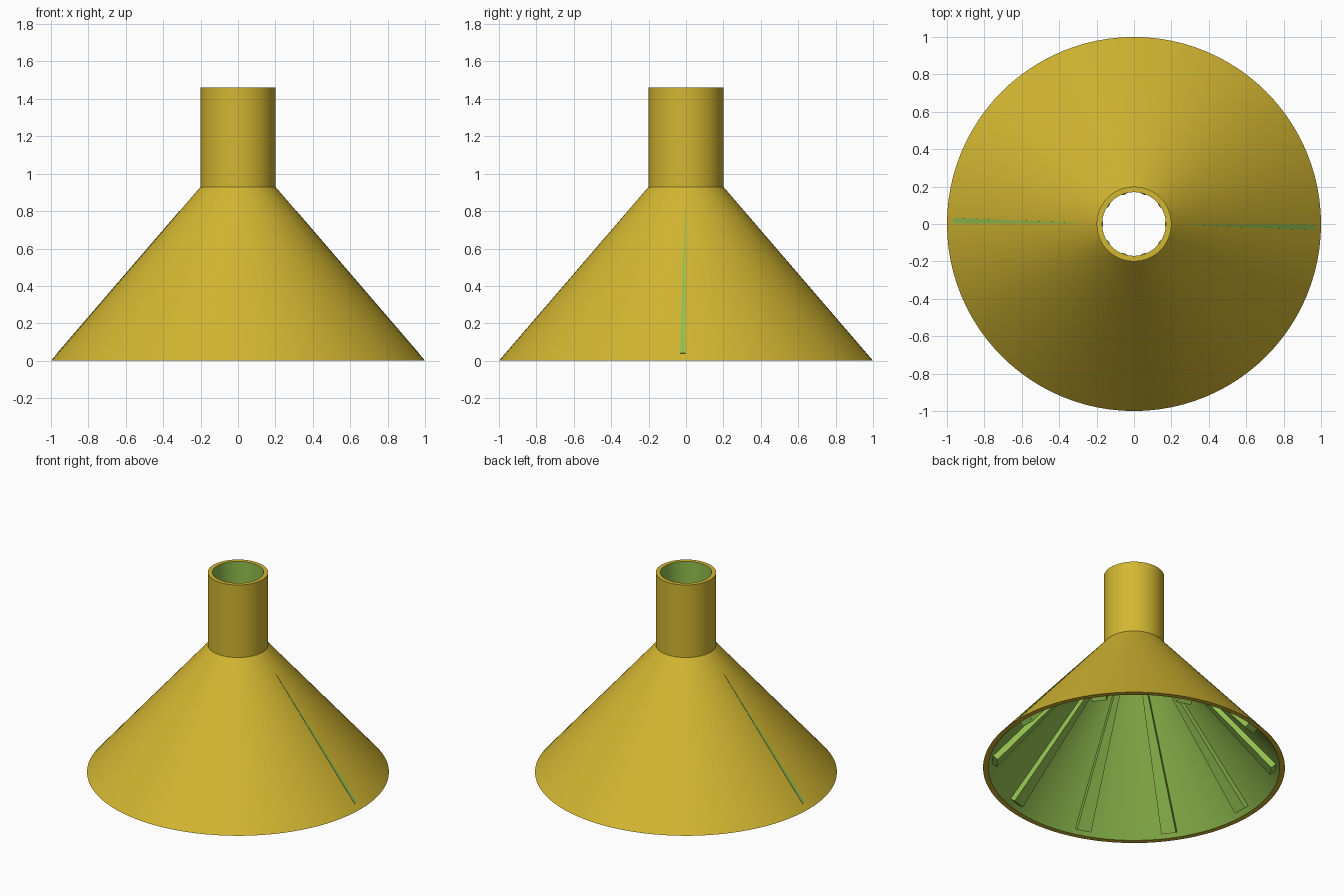
import bpy, bmesh, math
from mathutils import Vector, Matrix

if "Cube" in bpy.data.objects:
    bpy.data.objects.remove(bpy.data.objects["Cube"])


def material(name, rgb):
    m = bpy.data.materials.new(name)
    m.diffuse_color = (*rgb, 1)
    m.use_nodes = True
    m.node_tree.nodes["Principled BSDF"].inputs["Base Color"].default_value = m.diffuse_color
    return m


yellow = material("mustard_yellow", (0.65, 0.47, 0.031))
green = material("leaf_green", (0.29, 0.53, 0.08))


def finish(name, bm, mats, smooth=False):
    bmesh.ops.recalc_face_normals(bm, faces=bm.faces)
    mesh = bpy.data.meshes.new(name)
    bm.to_mesh(mesh)
    bm.free()
    for m in mats:
        mesh.materials.append(m)
    ob = bpy.data.objects.new(name, mesh)
    bpy.context.collection.objects.link(ob)
    if smooth:
        bpy.ops.object.select_all(action='DESELECT')
        ob.select_set(True)
        bpy.context.view_layer.objects.active = ob
        bpy.ops.object.shade_smooth_by_angle(angle=math.radians(30))
    return ob


# Funnel shell: closed wall profile (radius, height), yellow outside, green inside
SIDES = 96
profile = [(1.0, 0), (0.2, 0.93), (0.2, 1.46), (0.17, 1.46), (0.17, 0.915), (0.965, 0)]
inside = {3, 4}
bm = bmesh.new()
rings = []
for r, z in profile:
    rings.append([bm.verts.new((r * math.cos(a), r * math.sin(a), z))
                  for a in (2 * math.pi * i / SIDES for i in range(SIDES))])
for k in range(len(rings)):
    lo, hi = rings[k], rings[(k + 1) % len(rings)]
    for i in range(SIDES):
        j = (i + 1) % SIDES
        f = bm.faces.new((lo[i], lo[j], hi[j], hi[i]))
        f.material_index = 1 if k in inside else 0
finish("funnel_shell", bm, [yellow, green], smooth=True)


def bar(name, angle, sections):
    """Four-sided bar; each section is (radius, z, half width, inward depth, y shift)."""
    n = Vector((-0.755, 0, -0.656))
    bm = bmesh.new()
    ends = []
    for r, z, w, d, y in sections:
        p = Vector((r, y, z))
        side = Vector((0, w, 0))
        ends.append([bm.verts.new(q) for q in (p - side, p + side,
                                               p + side + n * d, p - side + n * d)])
    a, b = ends
    bm.faces.new(a)
    bm.faces.new(b)
    for i in range(4):
        j = (i + 1) % 4
        bm.faces.new((a[i], a[j], b[j], b[i]))
    bmesh.ops.rotate(bm, verts=bm.verts, cent=(0, 0, 0), matrix=Matrix.Rotation(angle, 3, 'Z'))
    return finish(name, bm, [green])


# Ten ribs along the inner cone
for i in range(10):
    bar(f"inner_rib_{i + 1}", 2 * math.pi * i / 10,
        [(0.945, 0.035, 0.05, 0.05, -0.01), (0.192, 0.90, 0.012, 0.035, 0)])

# Thin rib backs showing on the outer cone at both sides
for i in range(2):
    bar(f"outer_streak_{i + 1}", math.pi * i,
        [(0.968, 0.04, 0.015, 0.006, -0.018), (0.314, 0.80, 0.002, 0.006, -0.005)])
